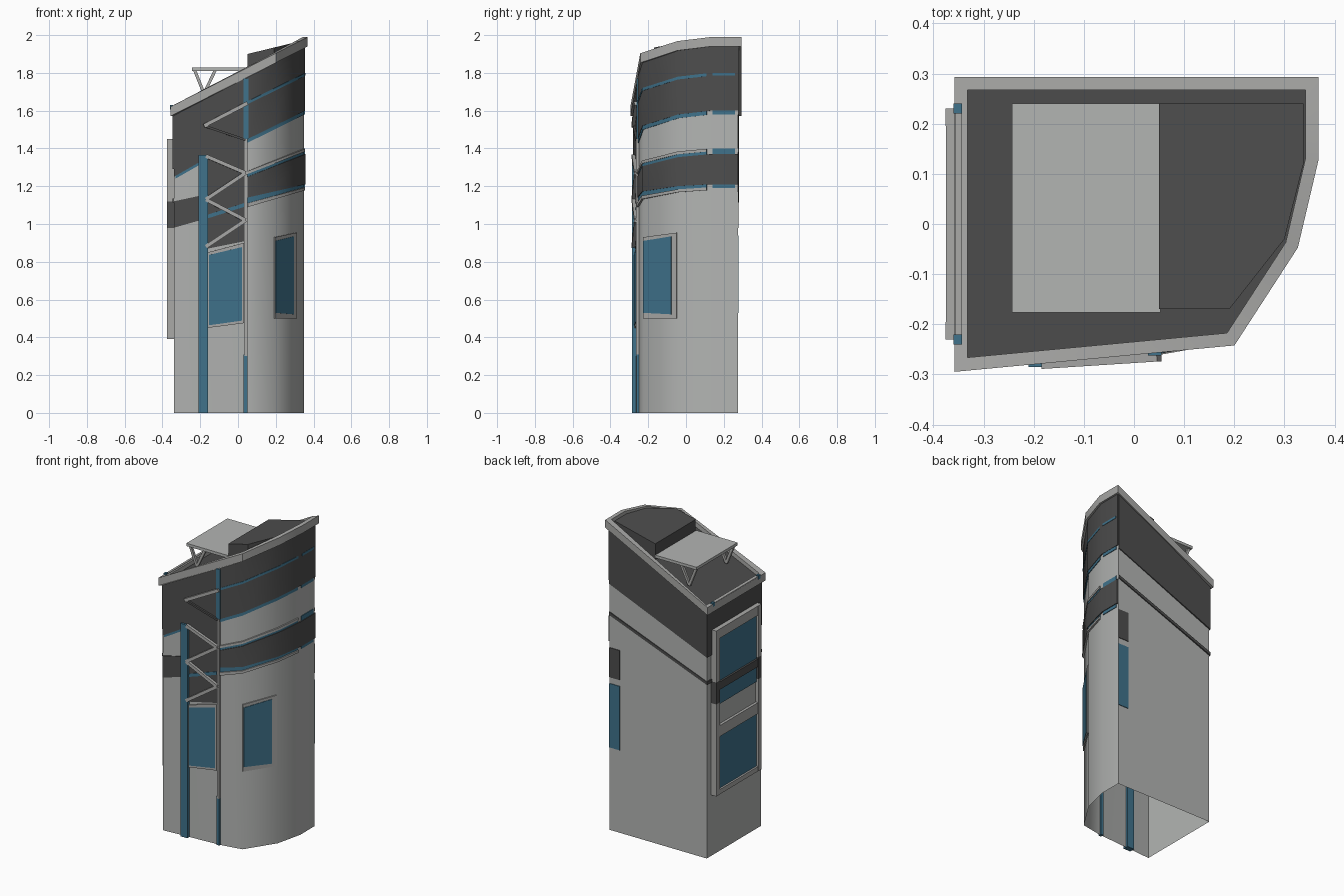
import bpy, bmesh, math
from mathutils import Vector

if "Cube" in bpy.data.objects:
    bpy.data.objects.remove(bpy.data.objects["Cube"])


def material(name, rgb):
    m = bpy.data.materials.new(name)
    m.diffuse_color = (*rgb, 1)
    m.use_nodes = True
    m.node_tree.nodes["Principled BSDF"].inputs["Base Color"].default_value = m.diffuse_color
    return m


GRAY = material("light_gray_wall", (0.45, 0.46, 0.45))
TRIM = material("trim_gray", (0.40, 0.40, 0.39))
DARK = material("charcoal", (0.075, 0.075, 0.075))
BLUE = material("blue_glass", (0.05, 0.17, 0.26))


def make(name, bm, mats, smooth=False):
    me = bpy.data.meshes.new(name)
    bmesh.ops.recalc_face_normals(bm, faces=bm.faces)
    bm.to_mesh(me)
    bm.free()
    for m in mats:
        me.materials.append(m)
    if smooth:
        for p in me.polygons:
            p.use_smooth = True
        me.set_sharp_from_angle(angle=math.radians(50))
    ob = bpy.data.objects.new(name, me)
    bpy.context.collection.objects.link(ob)
    return ob


def line(x0, z0, x1, z1):
    return lambda x: z0 + (z1 - z0) * (x - x0) / (x1 - x0)


def ribbon(name, path, lo, hi, mat, out=0.006, inn=0.002, closed=False):
    """Solid strip following a plan path, with sloped lower and upper edges."""
    pts = [Vector(p) for p in path]
    n = len(pts)
    nrm = []
    for i in range(n if closed else n - 1):
        d = (pts[(i + 1) % n] - pts[i]).normalized()
        nrm.append(Vector((d.y, -d.x)))
    bm = bmesh.new()
    rows = []
    for i, p in enumerate(pts):
        a = nrm[i - 1] if (closed or i) else nrm[0]
        b = nrm[i] if i < len(nrm) else nrm[-1]
        m = (a + b) / (1 + a.dot(b))
        o, k = p + m * out, p - m * inn
        l, h = lo(p.x), hi(p.x)
        rows.append([bm.verts.new((q.x, q.y, z)) for q, z in ((k, l), (o, l), (o, h), (k, h))])
    for i in range(n if closed else n - 1):
        r, s = rows[i], rows[(i + 1) % n]
        for j in range(4):
            bm.faces.new((r[j], s[j], s[(j + 1) % 4], r[(j + 1) % 4]))
    if not closed:
        bm.faces.new(rows[0])
        bm.faces.new(rows[-1])
    return make(name, bm, [mat], smooth=True)


def box(name, lo, hi, mat):
    bm = bmesh.new()
    bmesh.ops.create_cube(bm, size=1)
    for v in bm.verts:
        v.co = [(a + b) / 2 + c * (b - a) for a, b, c in zip(lo, hi, v.co)]
    return make(name, bm, [mat])


def bar(name, p, q, w, mat):
    p, q = Vector(p), Vector(q)
    bm = bmesh.new()
    bmesh.ops.create_cube(bm, size=1)
    rot = (q - p).to_track_quat('Z', 'Y')
    for v in bm.verts:
        v.co = rot @ Vector((v.co.x * w, v.co.y * w, v.co.z * (q - p).length)) + (p + q) / 2
    return make(name, bm, [mat])


def prism(name, plan, bottom, top, mats, open_bottom=False):
    bm = bmesh.new()
    lo = [bm.verts.new((x, y, bottom(x))) for x, y in plan]
    hi = [bm.verts.new((x, y, top(x))) for x, y in plan]
    for i in range(len(plan)):
        j = (i + 1) % len(plan)
        bm.faces.new((lo[i], lo[j], hi[j], hi[i]))
    bm.faces.new(hi).material_index = len(mats) - 1
    if not open_bottom:
        bm.faces.new(lo[::-1])
    return make(name, bm, mats, smooth=True)


# plan corners, anticlockwise from front left
A, B, C, D = (-.34, -.275), (.05, -.25), (.19, -.225), (.31, -.04)
E, F, G = (.35, .13), (.35, .275), (-.34, .275)
rim_top = line(-.36, 1.61, .37, 2.0)
wall_top = lambda x: rim_top(x) - .03


def front(x):
    return (x, -.275 + (x + .34) / .39 * .025)


def chord(t):
    return (C[0] + (D[0] - C[0]) * t, C[1] + (D[1] - C[1]) * t)


# tower shell, open below, and the roof rim
prism("tower_walls", [A, B, C, D, E, F, G], lambda x: 0, wall_top, [GRAY, DARK], True)
ribbon("roof_rim", [A, C, D, E, F, G], lambda x: rim_top(x) - .05, rim_top, TRIM, .018, .008, True)

# dark upper cladding
ribbon("back_upper_cladding", [F, G, A], line(-.34, 1.29, .35, 1.58), wall_top, DARK)
ribbon("front_left_cladding", [front(-.34), front(-.16)], line(-.34, 1.25, -.2, 1.33), wall_top, DARK)
ribbon("front_center_cladding", [front(-.16), front(.04)], line(-.16, .87, .04, .91), wall_top, DARK)
curve, full = [B, C, D, (.345, .11)], [B, C, D, E, F]
ribbon("curved_upper_cladding", full, line(.05, 1.45, .35, 1.6), wall_top, DARK)

# narrow stripes
ribbon("back_stripe", [F, G, A], line(-.34, 1.115, .35, 1.38), line(-.34, 1.135, .35, 1.40), DARK)
ribbon("front_left_stripe", [A, front(-.2)], line(-.34, .98, -.2, 1.02), line(-.34, 1.12, -.2, 1.15), DARK)

# curved window bands, wrapped corner and flat side piece
side = [(.35, .14), (.35, .26)]
for tag, path in (("curved", curve), ("side", side)):
    ribbon(tag + "_band_glass", path, line(.05, 1.11, .35, 1.19), line(.05, 1.27, .35, 1.40), BLUE, .004)
    ribbon(tag + "_middle_glass", path, line(.05, 1.43, .35, 1.58), line(.05, 1.46, .35, 1.605), BLUE, .004)
    ribbon(tag + "_upper_glass", path, line(.05, 1.635, .35, 1.785), line(.05, 1.65, .35, 1.80), BLUE, .008)
ribbon("curved_dark_band", full, line(.05, 1.14, .35, 1.21), line(.05, 1.25, .35, 1.37), DARK, .008)
ribbon("curved_lower_ledge", curve, line(.05, 1.09, .35, 1.18), line(.05, 1.11, .35, 1.195), TRIM, .011)
ribbon("curved_upper_ledge", curve, line(.05, 1.265, .35, 1.385), line(.05, 1.28, .35, 1.40), TRIM, .009)

# corner window with frame, and the matching plates on the back
ribbon("corner_window_frame", [chord(0), chord(.96)], lambda x: .5, line(.19, .93, .31, .955), TRIM, .007)
ribbon("corner_window_glass", [chord(.02), chord(.82)], line(.19, .53, .31, .52), line(.19, .91, .31, .94), BLUE, .010)
ribbon("back_window_glass", [F, (.275, .275)], lambda x: .53, lambda x: .94, BLUE, .004)
ribbon("back_vent_plate", [F, (.275, .275)], lambda x: .98, lambda x: 1.17, DARK, .004)

# front entrance glazing
ribbon("front_window_frame", [front(-.16), front(.03)], line(-.16, .45, .03, .475), line(-.16, .85, .03, .90), TRIM, .008)
ribbon("front_window_glass", [front(-.155), front(.02)], line(-.16, .463, .03, .49), line(-.16, .835, .03, .88), BLUE, .011)
ribbon("front_glass_strip", [front(-.16), front(.03)], line(-.16, 1.03, .03, 1.09), line(-.16, 1.05, .03, 1.11), BLUE, .010)
ribbon("front_left_glass_strip", [front(-.33), front(-.21)], line(-.34, 1.235, -.2, 1.315), line(-.34, 1.25, -.2, 1.33), BLUE, .005)

# front columns
box("blue_column", (-.21, -.285, 0), (-.16, -.25, 1.365), BLUE)
box("blue_post_base", (.03, -.262, 0), (.05, -.24, .31), BLUE)
box("gray_post", (.035, -.265, .30), (.05, -.243, 1.45), TRIM)
box("blue_post_top", (.028, -.262, 1.45), (.055, -.24, 1.77), BLUE)

# zigzag truss
zig = [(-.17, .88), (.04, 1.02), (-.17, 1.13), (.04, 1.27), (-.17, 1.36)]
ztop = [(.05, 1.64), (-.18, 1.52)]
for run in (zig, ztop):
    for (x0, z0), (x1, z1) in zip(run, run[1:]):
        bar("truss_bar", (x0, front(x0)[1] - .014, z0), (x1, front(x1)[1] - .014, z1), .02, TRIM)
bar("truss_dark_bar", (-.18, front(-.18)[1] - .012, 1.52), (.04, front(.04)[1] - .012, 1.445), .012, DARK)

# left bay: stacked windows in a projecting frame
box("bay_back_panel", (-.358, -.225, .40), (-.335, .225, 1.44), GRAY)
for y in (-.23, .195):
    for z0, z1, m in ((.39, .98, TRIM), (.98, 1.12, DARK), (1.12, 1.45, TRIM)):
        box("bay_jamb", (-.376, y, z0), (-.335, y + .035, z1), m)
for z0, z1, m in ((.39, .42, TRIM), (.76, .83, TRIM), (1.06, 1.11, DARK), (1.39, 1.45, TRIM)):
    box("bay_rail", (-.375, -.2, z0), (-.335, .2, z1), m)
for z0, z1 in ((.42, .76), (.96, 1.06), (1.11, 1.39)):
    box("bay_glass", (-.363, -.197, z0), (-.355, .197, z1), BLUE)

# roof dormer
prism("roof_dormer", [(.05, -.17), (.19, -.17), (.30, -.03), (.338, .12), (.338, .24), (.05, .24)],
      lambda x: wall_top(x) - .02, line(.05, 1.90, .338, 1.97), [DARK])

# flat roof panel on V struts
box("roof_panel", (-.243, -.176, 1.81), (.053, .24, 1.828), GRAY)
for y in (-.155, .22):
    bar("panel_strut", (-.23, y, 1.815), (-.18, y, 1.69), .016, TRIM)
    bar("panel_strut", (-.12, y, 1.815), (-.18, y, 1.69), .016, TRIM)

# eaves rod with blue end caps
bar("eaves_rod", (-.35, -.23, 1.617), (-.35, .23, 1.617), .014, TRIM)
for y in (-.23, .23):
    box("rod_cap", (-.36, y - .01, 1.605), (-.343, y + .01, 1.63), BLUE)
